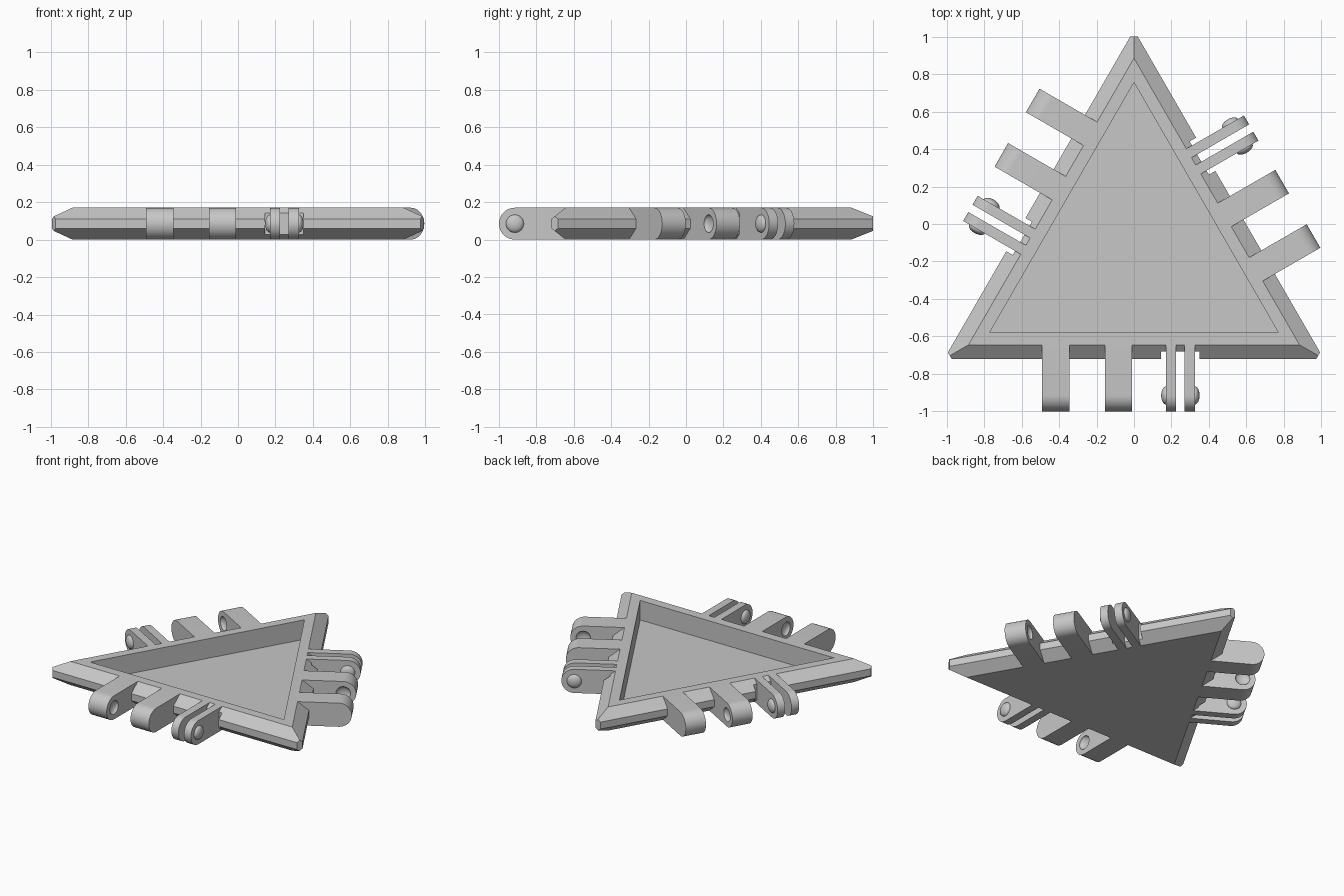
import bpy, bmesh, math
from mathutils import Vector, Matrix

cube = bpy.data.objects.get("Cube")
if cube:
    bpy.data.objects.remove(cube, do_unlink=True)

H = 0.17            # plate thickness
R = H / 2           # hinge end radius
CENTRE_Y = -0.135   # middle of the triangle
PIN = 0.78          # hinge axis distance from the middle

grey = bpy.data.materials.new("plain grey")
grey.use_nodes = True
colour = (0.57, 0.57, 0.57, 1)
grey.diffuse_color = colour
grey.node_tree.nodes["Principled BSDF"].inputs["Base Color"].default_value = colour


def make(name, bm, turn=0.0):
    """Turn a bmesh into an object, rotated about the triangle's middle."""
    bmesh.ops.recalc_face_normals(bm, faces=bm.faces)
    bm.transform(Matrix.Translation((0, CENTRE_Y, 0)) @ Matrix.Rotation(turn, 4, 'Z'))
    mesh = bpy.data.meshes.new(name)
    bm.to_mesh(mesh)
    bm.free()
    mesh.materials.append(grey)
    obj = bpy.data.objects.new(name, mesh)
    bpy.context.collection.objects.link(obj)
    return obj


def boolean(target, tool, operation='DIFFERENCE'):
    mod = target.modifiers.new("boolean", 'BOOLEAN')
    mod.operation, mod.solver, mod.object = operation, 'EXACT', tool
    bpy.context.view_layer.objects.active = target
    bpy.ops.object.modifier_apply(modifier=mod.name)
    bpy.data.objects.remove(tool, do_unlink=True)


def triangle_loft(levels):
    """Stack triangles given as (inradius, z) and close the ends."""
    bm = bmesh.new()
    rings = []
    for inradius, z in levels:
        angles = [math.radians(90 + 120 * k) for k in range(3)]
        rings.append([bm.verts.new((2 * inradius * math.cos(a), 2 * inradius * math.sin(a), z))
                      for a in angles])
    for low, high in zip(rings, rings[1:]):
        for k in range(3):
            n = (k + 1) % 3
            bm.faces.new((low[k], low[n], high[n], high[k]))
    bm.faces.new(rings[0])
    bm.faces.new(rings[-1])
    return bm


def box(x0, x1, y0, y1, z0, z1):
    bm = bmesh.new()
    bmesh.ops.create_cube(bm, size=1)
    bm.transform(Matrix.Translation(((x0 + x1) / 2, (y0 + y1) / 2, (z0 + z1) / 2))
                 @ Matrix.Diagonal((x1 - x0, y1 - y0, z1 - z0, 1)))
    return bm


def knuckle(x0, x1):
    """Hinge arm with a rounded outer end."""
    bm = bmesh.new()
    profile = [(-0.51, 0), (-0.51, H)]
    for k in range(25):
        a = math.pi * k / 24
        profile.append((-PIN - R * math.sin(a), R + R * math.cos(a)))
    face = bm.faces.new([bm.verts.new((x0, y, z)) for y, z in profile])
    grown = bmesh.ops.extrude_face_region(bm, geom=[face])["geom"]
    bmesh.ops.translate(bm, vec=(x1 - x0, 0, 0),
                        verts=[v for v in grown if isinstance(v, bmesh.types.BMVert)])
    return bm


def dome(x):
    """Shallow round button centred on the hinge axis."""
    bm = bmesh.new()
    bmesh.ops.create_uvsphere(bm, u_segments=24, v_segments=16, radius=1)
    bm.transform(Matrix.Translation((x, -PIN, R)) @ Matrix.Diagonal((0.025, 0.048, 0.048, 1))
                 @ Matrix.Rotation(math.pi / 2, 4, 'Y'))
    return bm


# Bevelled triangular plate with blunt tips
bm = triangle_loft([(0.51, 0), (0.585, 0.06), (0.585, 0.11), (0.51, H)])
for k in range(3):
    a = math.radians(90 + 120 * k)
    d = Vector((math.cos(a), math.sin(a), 0))
    cut = bmesh.ops.bisect_plane(bm, geom=bm.verts[:] + bm.edges[:] + bm.faces[:],
                                 plane_co=d * 1.135, plane_no=d, clear_outer=True)
    edges = [e for e in cut["geom_cut"] if isinstance(e, bmesh.types.BMEdge)]
    bmesh.ops.holes_fill(bm, edges=edges)
plate = make("triangle_plate", bm)

# Recessed tray
boolean(plate, make("tray_cutter", triangle_loft([(0.445, 0.03), (0.445, 0.3)])))

parts = [plate]
for side, label in enumerate(("front", "left", "back_right")):
    turn = math.radians(120 * side)
    # Clearance notch behind the clips
    boolean(plate, make("notch_cutter", box(0.145, 0.35, -0.7, -0.545, -0.1, 0.3), turn))

    # Two thick knuckles with dimples facing each other
    for name, x0, x1, dimple in (("outer", -0.49, -0.345, -0.345),
                                 ("inner", -0.155, -0.01, -0.155)):
        arm = make(f"{label}_{name}_knuckle", knuckle(x0, x1), turn)
        boolean(arm, make("dimple_cutter", dome(dimple), turn))
        parts.append(arm)

    # Two thin clips with buttons facing outward
    for name, x0, x1, button in (("inner", 0.17, 0.225, 0.17),
                                 ("outer", 0.27, 0.325, 0.325)):
        clip = make(f"{label}_{name}_clip", knuckle(x0, x1), turn)
        boolean(clip, make("clip_button", dome(button), turn), 'UNION')
        parts.append(clip)

# Smooth rounded surfaces, crisp edges
bpy.ops.object.select_all(action='DESELECT')
for obj in parts:
    obj.select_set(True)
bpy.context.view_layer.objects.active = plate
bpy.ops.object.shade_smooth_by_angle(angle=math.radians(25))
